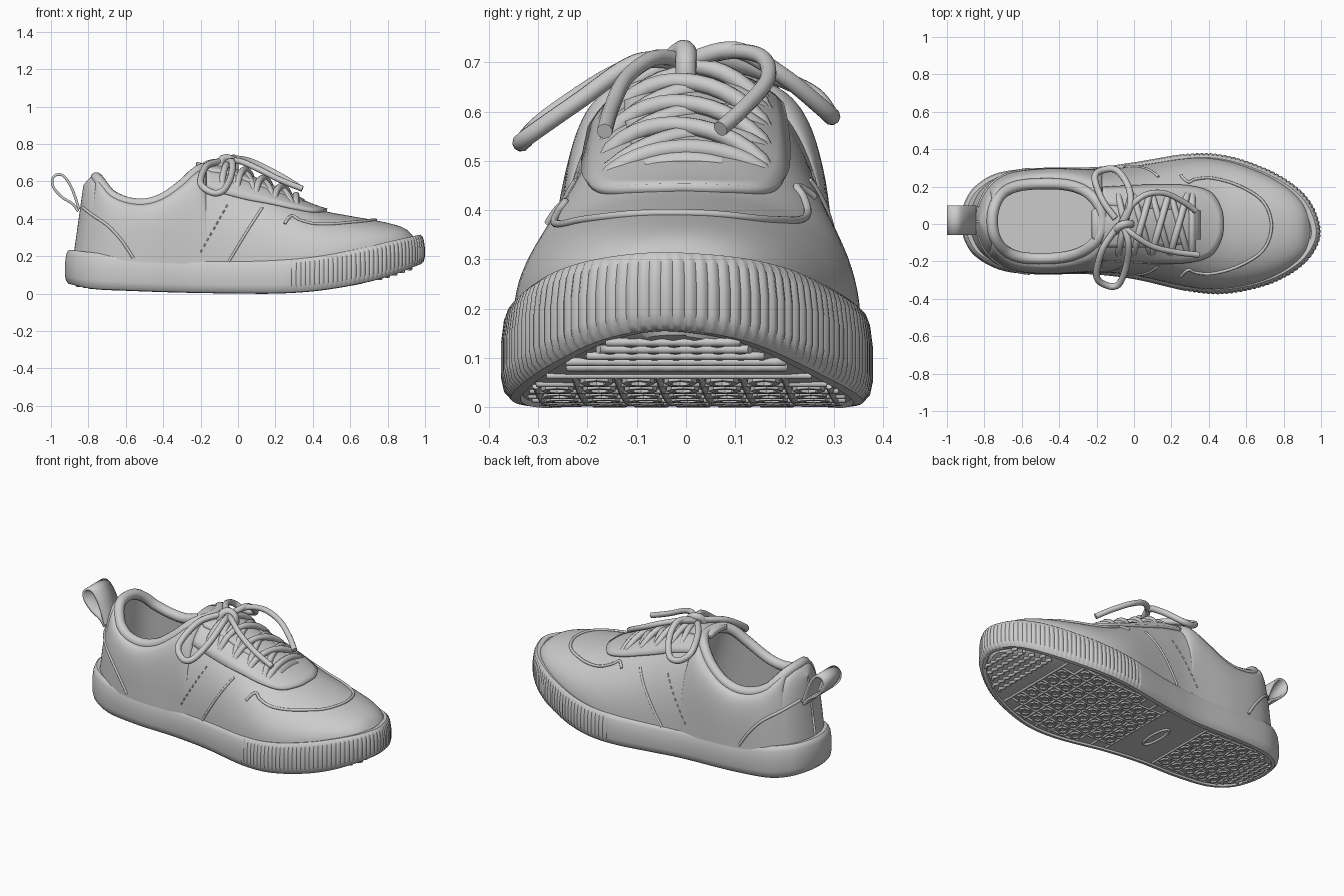
import bpy, bmesh, math
from mathutils import Vector as V

if "Cube" in bpy.data.objects:
    bpy.data.objects.remove(bpy.data.objects["Cube"])


def interp(tab, x):
    """Smooth (cubic) lookup in a table of (x, value)."""
    x = min(max(x, tab[0][0]), tab[-1][0])
    n = len(tab)
    i = next(k for k in range(n - 1) if x <= tab[k + 1][0])
    slope = lambda k: ((tab[min(k + 1, n - 1)][1] - tab[max(k - 1, 0)][1]) /
                       (tab[min(k + 1, n - 1)][0] - tab[max(k - 1, 0)][0]))
    (x0, a), (x1, b) = tab[i], tab[i + 1]
    h = x1 - x0
    t = (x - x0) / h
    return ((2*t**3 - 3*t*t + 1) * a + (t**3 - 2*t*t + t) * h * slope(i)
            + (3*t*t - 2*t**3) * b + (t**3 - t*t) * h * slope(i + 1))


def spline(pts, steps=8, closed=False):
    p = [V(q) for q in pts]
    n = len(p)
    g = (lambda i: p[i % n]) if closed else (lambda i: p[min(max(i, 0), n - 1)])
    out = []
    for i in range(n if closed else n - 1):
        a, b, c, d = g(i - 1), g(i), g(i + 1), g(i + 2)
        for k in range(steps):
            t = k / steps
            out.append(0.5 * (2*b + (c - a)*t + (2*a - 5*b + 4*c - d)*t*t + (3*b - a - 3*c + d)*t**3))
    return out if closed else out + [p[-1]]


def add_rings(bm, rings, closed=True, wrap=False):
    vs = [[bm.verts.new(q) for q in r] for r in rings]
    m = len(vs[0])
    for j in range(len(vs) if wrap else len(vs) - 1):
        a, b = vs[j], vs[(j + 1) % len(vs)]
        for i in range(m if closed else m - 1):
            k = (i + 1) % m
            bm.faces.new((a[i], a[k], b[k], b[i]))


def finish(name, bm, thick=0):
    bmesh.ops.remove_doubles(bm, verts=bm.verts, dist=0.0004)
    bmesh.ops.recalc_face_normals(bm, faces=bm.faces)
    me = bpy.data.meshes.new(name)
    bm.to_mesh(me)
    ob = bpy.data.objects.new(name, me)
    bpy.context.collection.objects.link(ob)
    if thick:
        s = ob.modifiers.new("thickness", 'SOLIDIFY')
        s.thickness, s.offset = thick, 0


def loft(name, rings, closed=True, thick=0):
    bm = bmesh.new()
    add_rings(bm, rings, closed)
    finish(name, bm, thick)


def tube(name, pts, r, cyclic=False):
    cu = bpy.data.curves.new(name, 'CURVE')
    cu.dimensions, cu.bevel_depth, cu.bevel_resolution, cu.use_fill_caps = '3D', r, 3, True
    s = cu.splines.new('POLY')
    s.points.add(len(pts) - 1)
    for q, p in zip(s.points, pts):
        q.co = (*p, 1)
    s.use_cyclic_u = cyclic
    bpy.context.collection.objects.link(bpy.data.objects.new(name, cu))


# Footprint, resampled to even spacing, with outward normals
foot = [(-.925, .02), (-.9, .13), (-.84, .21), (-.72, .275), (-.5, .30), (-.2, .305), (0, .33), (.3, .377),
        (.5, .366), (.7, .30), (.85, .215), (.95, .11), (.998, -.03), (.97, -.14), (.88, -.24), (.72, -.325),
        (.5, -.373), (.3, -.362), (0, -.295), (-.25, -.268), (-.5, -.27), (-.7, -.25), (-.84, -.18), (-.905, -.09)]
dense = spline(foot, 40, True)
N = 540
lens = [0]
for i in range(len(dense)):
    lens.append(lens[-1] + (dense[(i + 1) % len(dense)] - dense[i]).length)
outline, j = [], 0
for i in range(N):
    d = lens[-1] * i / N
    while lens[j + 1] < d:
        j += 1
    outline.append(dense[j].lerp(dense[(j + 1) % len(dense)], (d - lens[j]) / (lens[j + 1] - lens[j])))
normals = []
for i in range(N):
    t = (outline[(i + 2) % N] - outline[i - 2]).normalized()
    normals.append(V((-t.y, t.x)))


def span(x):
    """Centre and half width of the footprint at x."""
    ys = [0, 0]
    for a, b in zip(dense, dense[1:] + dense[:1]):
        if min(a.x, b.x) <= x <= max(a.x, b.x) and a.x != b.x:
            ys[0 if b.x > a.x else 1] = a.y + (b.y - a.y) * (x - a.x) / (b.x - a.x)
    return (ys[0] + ys[1]) / 2, max((ys[0] - ys[1]) / 2, 0)


BOT = [(-.93, .05), (-.8, .025), (-.6, .015), (-.3, .005), (0, 0), (.2, 0), (.4, .012), (.6, .04), (.8, .085), (1, .155)]
TOP = [(-.93, .235), (-.6, .20), (-.3, .185), (0, .175), (.3, .185), (.5, .21), (.7, .25), (.85, .285), (1, .315)]


# Rubber sole with a ribbed toe band
def sole_ring(inset, f, dz=0, rib=False, flat=1):
    out = []
    for i, (p, n) in enumerate(zip(outline, normals)):
        groove = .005 if rib and p.x > .27 + .04 * (f - .5) and i % 3 == 0 else 0
        q = p - n * (inset + groove)
        q = V((q.x, q.y * flat))
        s = p if flat == 1 else q
        b, t = interp(BOT, s.x), interp(TOP, s.x)
        out.append((q.x, q.y, b + (t - b) * f + dz))
    return out


loft("sole", [sole_ring(.05, 0, .01, flat=f) for f in (0, .4, .8)] +
     [sole_ring(.045, 0, .01), sole_ring(.04, 0), sole_ring(.02, 0, .003), sole_ring(.006, .1, 0, True),
      sole_ring(0, .25, 0, True), sole_ring(0, .6, 0, True), sole_ring(.006, .85, 0, True),
      sole_ring(.013, .95, 0, True), sole_ring(.024, 1), sole_ring(.05, 1, -.005)] +
     [sole_ring(.06, 1, -.01, flat=f) for f in (.8, .4, 0)])

# Tread: square cells holding ring lugs, zigzag bars, oval in the arch
bm = bmesh.new()
P = .085
for x0, cols in ((.04, 8), (-.69, 5)):
    for i in range(cols):
        x = x0 + i * P
        c, w = span(x)
        for k in range(-4, 5):
            if abs(k * P) < w - .085:
                add_rings(bm, [[(px, c + k * P + r * math.sin(a * math.pi / 4), interp(BOT, px) + h)
                                for a in range(8) for px in [x + r * math.cos(a * math.pi / 4)]]
                               for r, h in ((.033, .014), (.033, .001), (.02, .001), (.02, .014))], wrap=True)
    for i in range(cols + 1):
        x = x0 + (i - .5) * P
        c, w = span(x)
        tube("tread_grid", [(x, c - w + .055, interp(BOT, x) + .009), (x, c + w - .055, interp(BOT, x) + .009)], .007)
    for k in range(-3, 5):
        xs = [x0 + (i / 4 - .5) * P for i in range(cols * 4 + 1)]
        run = [(x, span(x)[0] + (k - .5) * P, interp(BOT, x) + .009) for x in xs if abs((k - .5) * P) < span(x)[1] - .055]
        if len(run) > 2:
            tube("tread_grid", run, .007)
finish("tread_lugs", bm)
for x in (.75, .79, .83, .87, .91, -.86, -.825, -.79, -.755):
    c, w = span(x)
    m = int((w - .055) / .022)
    tube("tread_zigzag", [(x + .014 * (k % 2), c + k * .022, interp(BOT, x) + .01) for k in range(-m, m + 1)], .009)
tube("tread_oval", [(-.14 + .03 * math.cos(a * math.pi / 12), .02 + .1 * math.sin(a * math.pi / 12), .011)
                    for a in range(24)], .008, True)

# Upper: arch sections along x that part around the foot opening
X0, X1, OA, OB = -.88, .955, -.80, -.17
CREST = [(-.88, .58), (-.84, .62), (-.8, .62), (-.75, .575), (-.7, .53), (-.6, .49), (-.5, .48), (-.4, .51),
         (-.3, .58), (-.22, .652), (-.17, .67), (-.05, .655), (.1, .595), (.3, .505), (.45, .445), (.6, .415),
         (.8, .378), (.9, .343), (.955, .285)]
POWER = [(-.88, 3), (-.7, 3.4), (-.4, 3.4), (-.1, 2.4), (.4, 2.2), (.955, 2.2)]
WIDE = [(-.88, .94), (-.6, .99), (-.4, .99), (0, .94), (.955, .93)]


def section(x):
    c, w = span(-.925 + (x - X0) / (X1 - X0) * 1.92)
    u = abs((x - (OA + OB) / 2) / ((OB - OA) / 2))
    r = .2 * (1 - u ** 2.6) ** (1 / 2.2) if u < 1 else 0
    w *= interp(WIDE, x)
    return c, w, min(r, w * .8), interp(TOP, x) - .025, interp(CREST, x), interp(POWER, x)


def lean(x, y, z):
    return V((x + max(0, -x - .6) * .5 * (z - .2), y, z))


def on_top(x, y, dz=0):
    c, w, r, b, t, p = section(x)
    k = min(max((abs(y - c) - r) / (w - r), 0), 1)
    return lean(x, y, b + (t - b) * (1 - k ** p) ** (1 / p) + dz)


def on_side(x, z, s):
    c, w, r, b, t, p = section(x)
    k = min(max((z - b) / (t - b), 0), 1)
    return lean(x, c + s * (r + (w - r) * (1 - k ** p) ** (1 / p)), z)


def ease(a, b, n):
    return [a + (b - a) * (1 - math.cos(math.pi * i / n)) / 2 for i in range(n + 1)]


stations = ease(X0, OA, 10) + ease(OA, OB, 40)[1:] + ease(OB, X1, 50)[1:]
bm = bmesh.new()
for s in (-1, 1):
    rows = []
    for x in stations:
        c, w, r, b, t, p = section(x)
        ang = [math.pi / 2 * k / 24 for k in range(25)]
        rows.append([lean(x, c + s * (r + (w - r) * max(math.cos(a), 0) ** (2 / p)),
                          b + (t - b) * math.sin(a) ** (2 / p)) for a in ang])
    add_rings(bm, rows, False)
finish("upper", bm)

# Padded collar, lining and insole
xs = ease(OA, OB, 36)
rim = []
for s, seq in ((1, xs), (-1, xs[-2:0:-1])):
    for x in seq:
        c, w, r, b, t, p = section(x)
        rim.append(lean(x, c + s * r, t))
tube("collar_padding", rim, .03, True)
mid = V((-.47, .02, 0))


def inner(f):
    out = []
    for q in rim:
        d = q - mid
        g = 1 + .12 * f
        out.append((mid.x + d.x * g + max(0, d.x) * .4 * f, mid.y + d.y * g, q.z + (.215 - q.z) * f))
    return out


loft("lining", [inner(f) for f in (0, .25, .5, .75, 1)])
bm = bmesh.new()
bm.faces.new([bm.verts.new(q) for q in inner(1)])
finish("insole", bm)

# Tongue
rows = []
for i in range(15):
    x = -.225 + i * .041
    h = .12 * min(1, .6 + .2 * i) * (1 if x < .1 else 1 - (x - .1) * .9)
    z = interp(CREST, max(x, -.17)) + max(0, -.17 - x) * .2 + .008
    rows.append([(x, h * k / 6, z - 2 * (h * k / 6) ** 2) for k in range(-6, 7)])
loft("tongue", rows, False, .03)

# Lace panel (U-shaped overlay)
outer = [(-.17, .19), (.0, .2), (.15, .205), (.3, .2), (.41, .165), (.465, .08), (.475, 0)]
inn = [(-.17, .10), (.0, .085), (.15, .075), (.25, .065), (.3, .05), (.325, .025), (.33, 0)]
both = lambda h: spline(h + [(x, -y) for x, y in h[-2::-1]], 6)
o, n = both(outer), both(inn)
loft("lace_panel", [[on_top(*a.lerp(b, f), .005) for a, b in zip(o, n)] for f in (0, .2, .4, .6, .8, 1)], False, .024)

# Seams on the upper
cap = [(.25, .27), (.29, .235), (.33, .25), (.42, .255), (.56, .215), (.69, .13), (.735, 0)]
tube("toe_cap_seam", [on_top(q.x, q.y - .01, .003) for q in both(cap)], .008)
for s in (-1, 1):
    tube("side_seam", [on_side(q.x, q.y, s) for q in spline([(-.05, .17), (.04, .32), (.13, .46)], 10)], .007)
    tube("heel_counter_seam", [on_side(q.x, q.y, s) for q in
                               spline([(-.865, .46), (-.8, .42), (-.7, .36), (-.62, .28), (-.56, .19)], 10)], .008)
    for k in range(9):
        a = -.2 + k * .017
        tube("side_stitch", [on_side(a, .22 + k * .03, s), on_side(a + .008, .236 + k * .03, s)], .004)

# Laces: one straight bar, then criss-cross rows
bar = lambda xa, xb, s, dz: [on_top(xa + (xb - xa) * k / 14, s * .175 * (k / 7 - 1),
                                    -.02 + dz * math.sin(math.pi * k / 14) ** .4) for k in range(15)]
tube("lace_bar", bar(.31, .31, 1, .045), .019)
rows = [.29, .19, .09, -.01, -.09]
for a, b in zip(rows, rows[1:]):
    tube("lace_cross", bar(a, b, 1, .042), .018)
    tube("lace_cross", bar(a, b, -1, .06), .018)

# Bow: knot, two loops, two loose ends
tube("bow_knot", spline([(-.10, -.04, .66), (-.095, -.03, .70), (-.075, -.01, .722), (-.045, 0, .72),
                         (-.02, 0, .695), (-.02, 0, .65)], 6), .022)
tube("bow_loop", spline([(-.06, 0, .70), (-.02, .1, .725), (-.03, .2, .67), (-.09, .285, .6), (-.16, .29, .595),
                         (-.21, .25, .64), (-.17, .13, .69), (-.1, .03, .705)], 8), .018)
tube("bow_loop", spline([(-.06, 0, .70), (-.03, -.1, .70), (-.04, -.22, .62), (-.08, -.32, .55), (-.14, -.33, .54),
                         (-.2, -.28, .59), (-.17, -.14, .68), (-.1, -.03, .705)], 8), .018)
tube("lace_end", spline([(-.07, 0, .70), (-.02, .09, .722), (.06, .155, .71), (.16, .165, .665),
                         (.26, .12, .61), (.33, .07, .565)], 8), .016)
tube("lace_end", spline([(-.07, 0, .70), (0, -.06, .71), (.1, -.12, .67), (.22, -.15, .61), (.345, -.165, .56)], 8), .016)

# Heel pull loop
prof = spline([(-.855, .44), (-.885, .48), (-.94, .515), (-.985, .565), (-.993, .61), (-.97, .635),
               (-.935, .63), (-.9, .585), (-.872, .52), (-.85, .45)], 6)
loft("heel_loop", [[(q.x, y, q.y) for q in prof] for y in (-.06, .02, .10)], False, .014)

# Smooth shading with crisp edges
bpy.ops.object.select_all(action='DESELECT')
for ob in bpy.context.scene.objects:
    if ob.type == 'MESH':
        ob.select_set(True)
        bpy.context.view_layer.objects.active = ob
bpy.ops.object.shade_smooth_by_angle(angle=math.radians(35))
